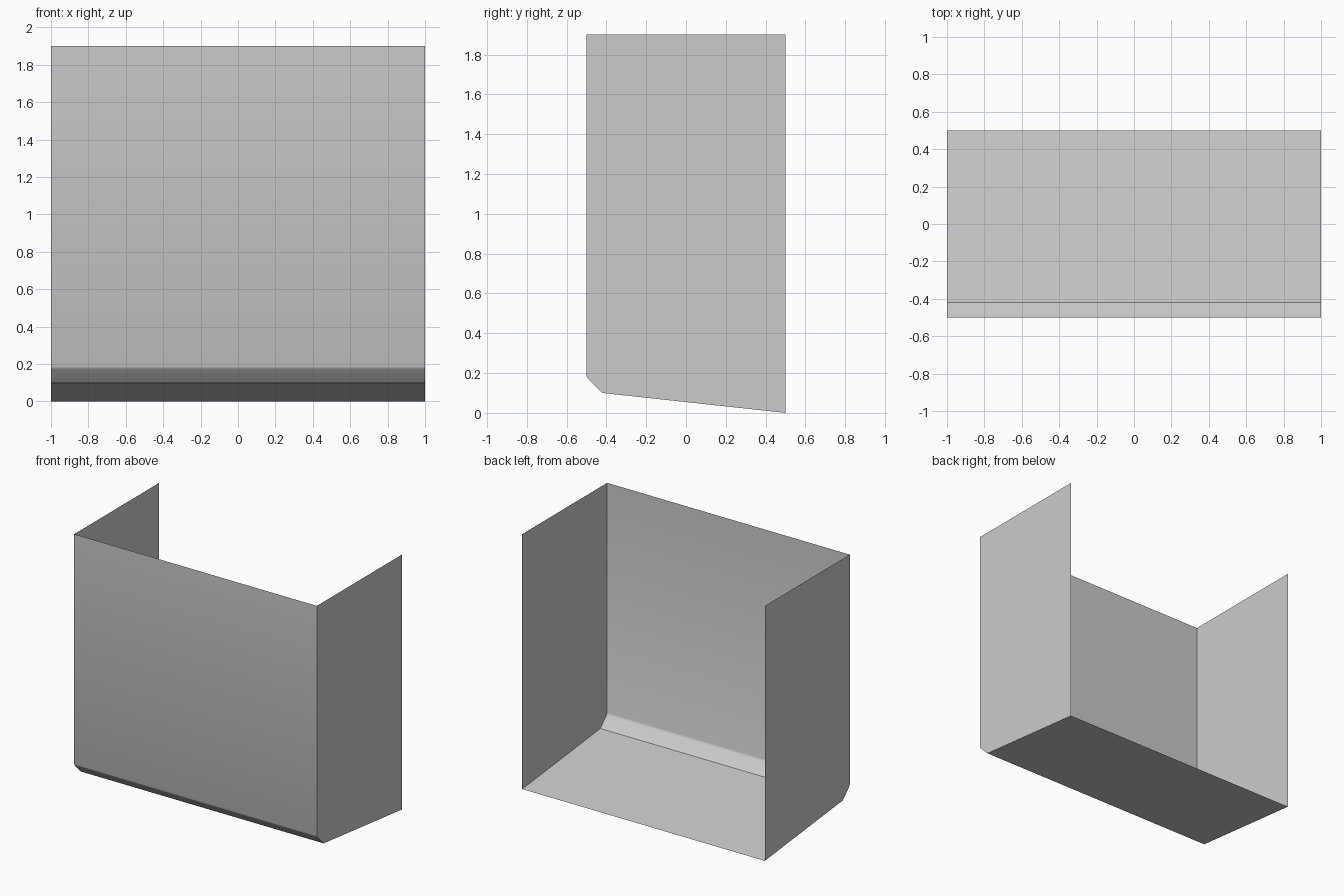
import bpy

cube = bpy.data.objects.get("Cube")
if cube:
    bpy.data.objects.remove(cube, do_unlink=True)

# Plain grey sheet material
GREY = (0.6, 0.6, 0.6, 1.0)
grey = bpy.data.materials.new("plain_grey")
grey.use_nodes = True
grey.diffuse_color = GREY
bsdf = next(n for n in grey.node_tree.nodes if n.type == 'BSDF_PRINCIPLED')
bsdf.inputs["Base Color"].default_value = GREY

# Side outline (y, z): top front, softened bend, slanted foot, low back edge
HALF = 1.0
TOP = 1.9
BEND = [(-0.5, TOP), (-0.5, 0.187), (-0.497, 0.179), (-0.492, 0.172),
        (-0.42, 0.1), (0.5, 0.0)]


def sheet(name, verts, faces):
    mesh = bpy.data.meshes.new(name)
    mesh.from_pydata(verts, [], faces)
    mesh.materials.append(grey)
    obj = bpy.data.objects.new(name, mesh)
    bpy.context.collection.objects.link(obj)
    return obj


# Front, chamfer and sloping floor as one folded sheet
count = len(BEND)
verts = [(x, y, z) for x in (-HALF, HALF) for y, z in BEND]
faces = [(i, i + 1, count + i + 1, count + i) for i in range(count - 1)]
panel = sheet("front_and_floor", verts, faces)
bpy.context.view_layer.objects.active = panel
panel.select_set(True)
bpy.ops.object.shade_smooth_by_angle(angle=0.4)

# Flat side walls, open at the top and the back
outline = BEND + [(0.5, TOP)]
for name, side in (("left_wall", 1), ("right_wall", -1)):
    order = list(range(len(outline)))
    if side < 0:
        order.reverse()
    sheet(name, [(side * HALF, y, z) for y, z in outline], [order])
